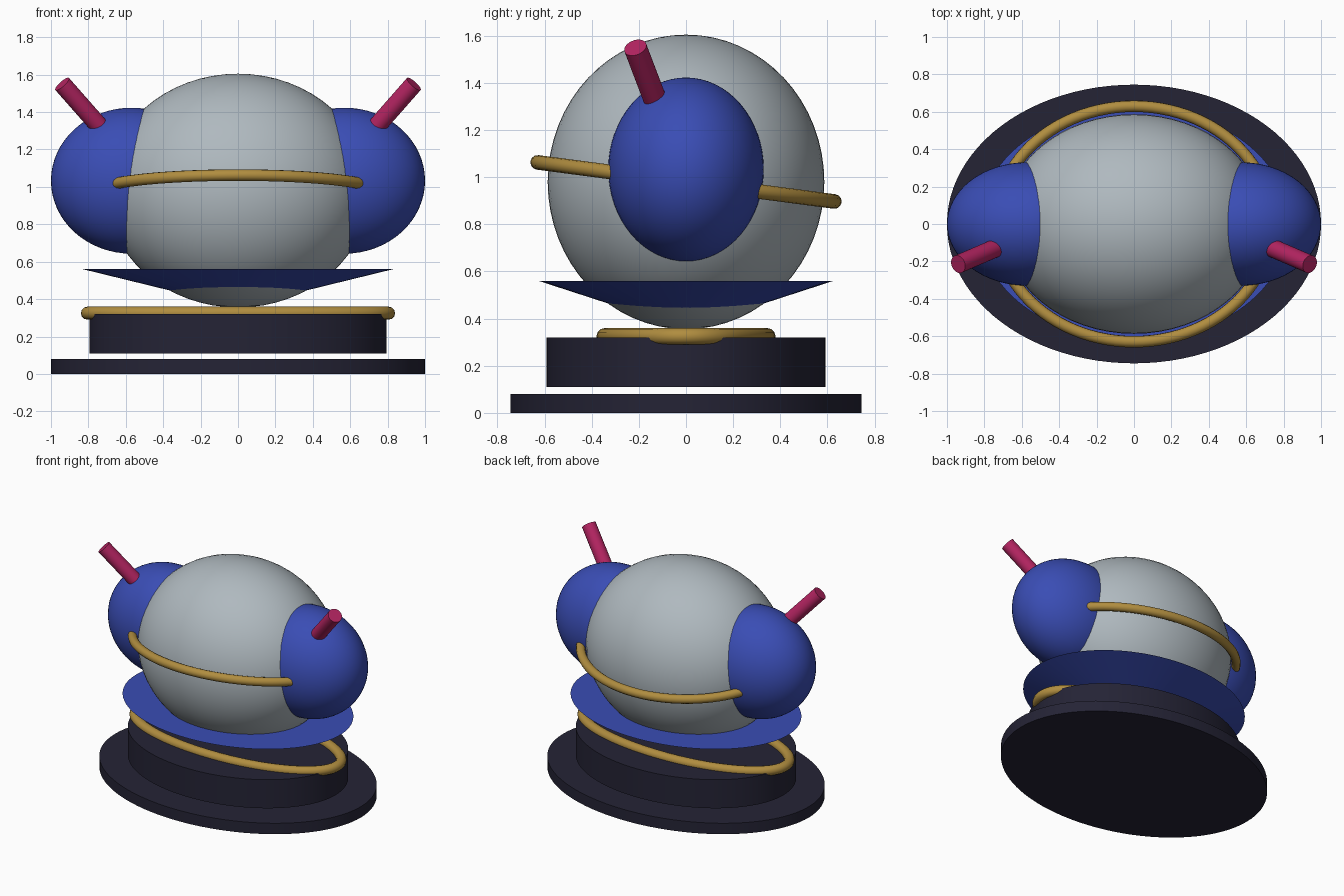
import bpy, math
from mathutils import Vector

if "Cube" in bpy.data.objects:
    bpy.data.objects.remove(bpy.data.objects["Cube"])


def material(name, rgb):
    m = bpy.data.materials.new(name)
    m.diffuse_color = (*rgb, 1)
    m.use_nodes = True
    m.node_tree.nodes["Principled BSDF"].inputs["Base Color"].default_value = m.diffuse_color
    return m


GREY = material("pale grey", (0.43, 0.485, 0.52))
BLUE = material("royal blue", (0.042, 0.074, 0.46))
GOLD = material("gold", (0.434, 0.266, 0.05))
DARK = material("dark navy", (0.018, 0.017, 0.036))
PINK = material("magenta", (0.46, 0.018, 0.122))


def finish(name, mat):
    ob = bpy.context.object
    ob.name = name
    ob.data.materials.clear()
    ob.data.materials.append(mat)
    bpy.ops.object.transform_apply(location=False, rotation=False, scale=True)
    bpy.ops.object.shade_smooth_by_angle(angle=math.radians(35))
    return ob


def ellipsoid(name, centre, radii, mat):
    bpy.ops.mesh.primitive_uv_sphere_add(segments=64, ring_count=32, location=centre)
    bpy.context.object.scale = radii
    return finish(name, mat)


def elliptic_drum(name, rx, ry, z0, z1, mat, bottom=1.0):
    """Closed oval drum; bottom is the lower radius relative to the upper."""
    bpy.ops.mesh.primitive_cone_add(vertices=96, radius1=bottom, radius2=1,
                                    depth=z1 - z0, location=(0, 0, (z0 + z1) / 2))
    bpy.context.object.scale = (rx, ry, 1)
    ob = finish(name, mat)
    if bottom < 1:
        bpy.ops.object.shade_smooth_by_angle(angle=math.radians(12))
    return ob


def oval_ring(name, rx, ry, tube, z, tilt=0.0):
    """Round tube swept along an oval."""
    cu = bpy.data.curves.new(name, 'CURVE')
    cu.dimensions = '3D'
    cu.bevel_depth = tube
    cu.bevel_resolution = 4
    sp = cu.splines.new('POLY')
    n = 96
    sp.points.add(n - 1)
    for i, p in enumerate(sp.points):
        a = 2 * math.pi * i / n
        p.co = (rx * math.cos(a), ry * math.sin(a), 0, 1)
    sp.use_cyclic_u = True
    ob = bpy.data.objects.new(name, cu)
    bpy.context.collection.objects.link(ob)
    ob.location.z = z
    ob.rotation_euler.x = tilt
    bpy.ops.object.select_all(action='DESELECT')
    ob.select_set(True)
    bpy.context.view_layer.objects.active = ob
    bpy.ops.object.convert(target='MESH')
    return finish(name, GOLD)


def rod(name, start, end, radius, mat):
    a, b = Vector(start), Vector(end)
    bpy.ops.mesh.primitive_cylinder_add(vertices=32, radius=radius,
                                        depth=(b - a).length, location=(a + b) / 2)
    bpy.context.object.rotation_euler = (b - a).to_track_quat('Z', 'Y').to_euler()
    return finish(name, mat)


# Stepped oval stand
elliptic_drum("base_plate", 1.0, 0.745, 0.0, 0.08, DARK)
elliptic_drum("base_drum", 0.795, 0.592, 0.11, 0.32, DARK)
oval_ring("base_ring", 0.805, 0.345, 0.035, 0.325)

# Collar: flat on top, shallow cone underneath
elliptic_drum("collar", 0.83, 0.625, 0.43, 0.56, BLUE, bottom=0.36)

# Body with its tilted band
ellipsoid("body", (0, 0, 0.98), (0.705, 0.587, 0.625), GREY)
oval_ring("body_band", 0.735, 0.635, 0.031, 0.98, math.radians(-7.5))

# Side domes, each with a slanted rod
for side, s in (("left", -1), ("right", 1)):
    ellipsoid(side + "_dome", (s * 0.57, 0, 1.033), (0.43, 0.33, 0.39), BLUE)
    rod(side + "_rod", (s * 0.69, -0.107, 1.266), (s * 0.94, -0.215, 1.55), 0.049, PINK)
